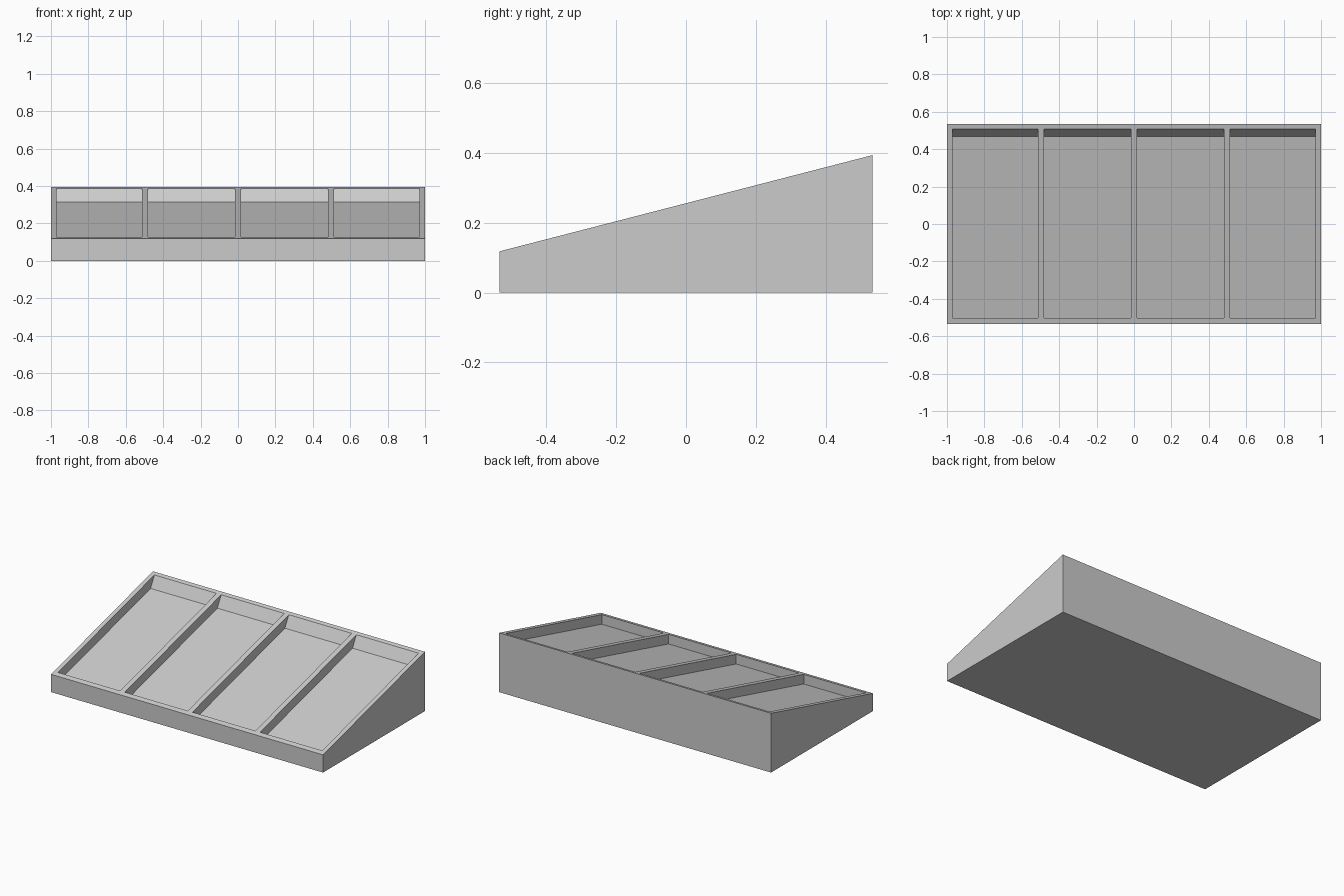
import bpy
import bmesh

cube = bpy.data.objects.get("Cube")
if cube:
    bpy.data.objects.remove(cube, do_unlink=True)

HALF_DEPTH = 0.535
FRONT_H, BACK_H = 0.118, 0.394
SLOPE = (BACK_H - FRONT_H) / (2 * HALF_DEPTH)
POCKET = 0.064


def rim(y):
    """Height of the sloping top at y."""
    return FRONT_H + SLOPE * (y + HALF_DEPTH)


def prism(bm, profile, x0, x1):
    """Extrude a (y, z) side profile from x0 to x1."""
    face = bm.faces.new([bm.verts.new((x0, y, z)) for y, z in profile])
    new = bmesh.ops.extrude_face_region(bm, geom=[face])["geom"]
    verts = [v for v in new if isinstance(v, bmesh.types.BMVert)]
    bmesh.ops.translate(bm, verts=verts, vec=(x1 - x0, 0, 0))


def make_object(name, profile, spans):
    bm = bmesh.new()
    for x0, x1 in spans:
        prism(bm, profile, x0, x1)
    bmesh.ops.recalc_face_normals(bm, faces=bm.faces)
    mesh = bpy.data.meshes.new(name)
    bm.to_mesh(mesh)
    bm.free()
    obj = bpy.data.objects.new(name, mesh)
    bpy.context.collection.objects.link(obj)
    return obj


# Plain grey finish
grey = bpy.data.materials.new("plain_grey")
grey.use_nodes = True
colour = (0.6, 0.6, 0.6, 1)
grey.diffuse_color = colour
grey.node_tree.nodes["Principled BSDF"].inputs["Base Color"].default_value = colour

# Wedge-shaped body
body = make_object("sloped_tray", [
    (-HALF_DEPTH, 0), (HALF_DEPTH, 0),
    (HALF_DEPTH, BACK_H), (-HALF_DEPTH, FRONT_H)], [(-1, 1)])
body.data.materials.append(grey)

# Four pockets: upright front wall, back wall leaning outwards
front_y, floor_y, top_y = -0.503, 0.469, 0.509
floor_z = rim(floor_y) - POCKET
lean = (top_y - floor_y) / (rim(top_y) - floor_z)
above = 0.6
profile = [(front_y, rim(front_y) - POCKET), (floor_y, floor_z),
           (floor_y + lean * (above - floor_z), above), (front_y, above)]
spans = [(0.017, 0.48), (0.514, 0.971)]
spans += [(-b, -a) for a, b in spans]
cutter = make_object("pocket_cutter", profile, spans)
cutter.data.materials.append(grey)
cutter.hide_render = True

cut = body.modifiers.new("pockets", "BOOLEAN")
cut.operation = "DIFFERENCE"
cut.solver = "EXACT"
cut.object = cutter
bpy.context.view_layer.objects.active = body
bpy.ops.object.modifier_apply(modifier=cut.name)
bpy.data.objects.remove(cutter, do_unlink=True)
